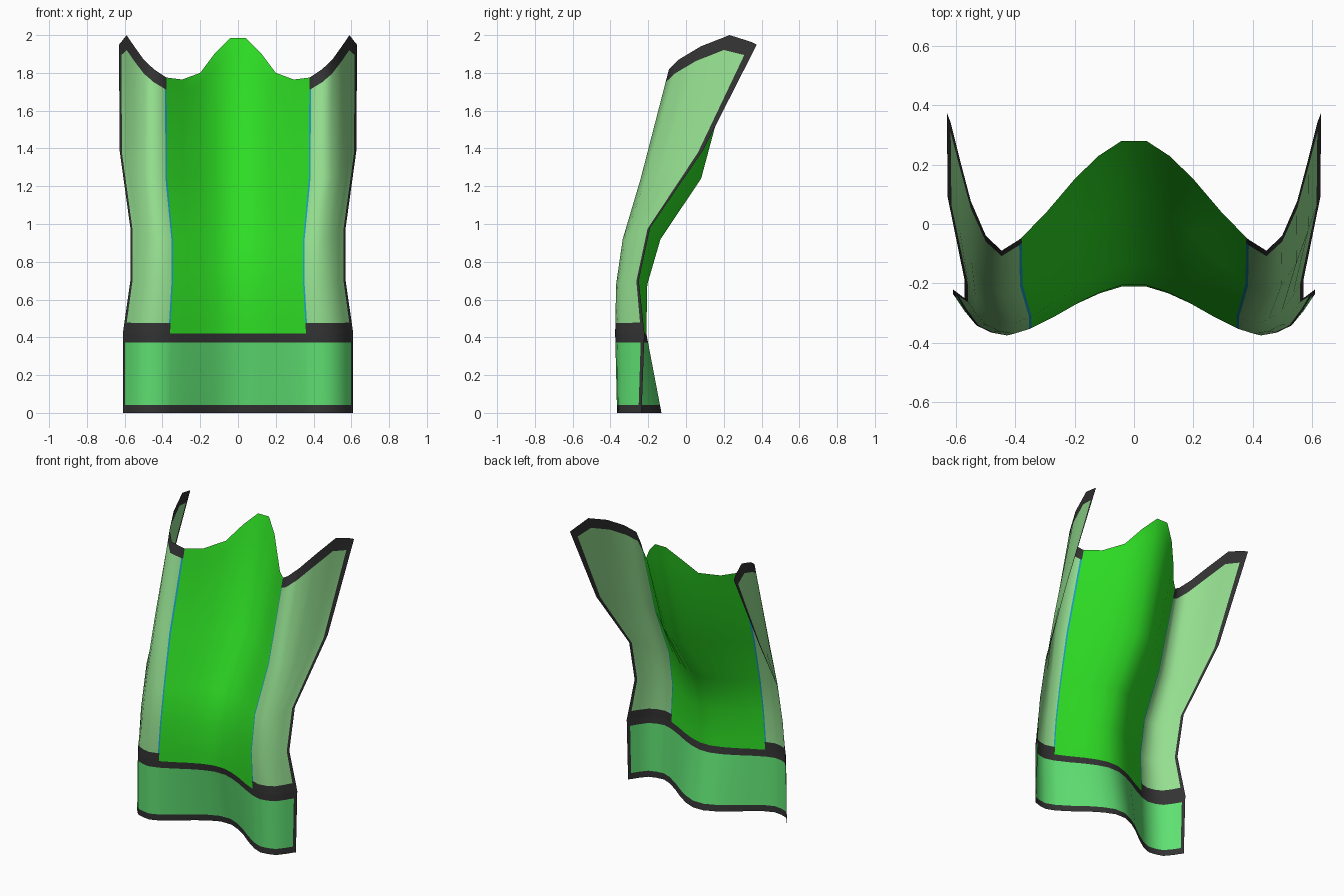
import bpy
import bmesh

cube = bpy.data.objects.get("Cube")
if cube:
    bpy.data.objects.remove(cube)


def make_material(name, rgb):
    mat = bpy.data.materials.new(name)
    mat.use_nodes = True
    mat.diffuse_color = (*rgb, 1)
    mat.node_tree.nodes["Principled BSDF"].inputs["Base Color"].default_value = (*rgb, 1)
    return mat


bright_green = make_material("bright green", (0.027, 0.72, 0.018))
pale_green = make_material("pale green", (0.3, 0.74, 0.28))
mid_green = make_material("mid green", (0.115, 0.75, 0.17))
charcoal = make_material("charcoal", (0.033, 0.033, 0.033))
cyan = make_material("cyan", (0.01, 0.36, 0.55))

# Key levels: height, lift of the outer edge, depth at centre / crest / outer edge,
# half width of the seam and of the outer edge
LEVELS = [
    (0.00, 0.00, -0.13, -0.365, -0.235, 0.36, 0.61),
    (0.42, 0.00, -0.21, -0.375, -0.22, 0.36, 0.61),
    (0.68, 0.02, -0.205, -0.37, -0.25, 0.345, 0.57),
    (0.92, 0.06, -0.135, -0.335, -0.19, 0.345, 0.57),
    (1.24, 0.15, 0.08, -0.24, 0.09, 0.375, 0.627),
    (1.78, 0.00, 0.28, -0.09, 0.375, 0.378, 0.63),
]

# Half-section columns: share of the seam width, share of the side width,
# pull to the centre depth, pull to the outer depth (low, high), top height
COLUMNS = [
    (0, 0, 1, 0, 0, 1.985),
    (0.11, 0, 1, 0, 0, 1.985),
    (0.32, 0, 0.86, 0, 0, 1.905),
    (0.53, 0, 0.65, 0, 0, 1.8),
    (0.78, 0, 0.35, 0, 0, 1.765),
    (1, 0, 0.12, 0, 0, 1.775),
    (1, 0.035, 0.1, 0, 0, 1.78),
    (1, 0.27, 0, 0, 0, 1.82),
    (1, 0.48, 0, 0.05, 0.11, 1.87),
    (1, 0.68, 0, 0.18, 0.36, 1.94),
    (1, 0.84, 0, 0.55, 0.69, 2.0),
    (1, 0.95, 0, 0.87, 0.93, 1.965),
    (1, 1, 0, 1, 1, 1.95),
]
SEAM, PIPING, TRIM, EDGE = 5, 6, 11, 12
TOP = len(LEVELS) - 1

# Row positions, counted in key levels
HEM, BAND_TOP, BELT_TOP, RIM = 0.1, 0.89, 1.21, 4.88


def sheet_point(s, col):
    """Point of the draped sheet at level position s and signed column col."""
    i = min(int(s), TOP - 1)
    t = s - i
    a, b, f, g_low, g_high, top = COLUMNS[abs(col)]
    g = g_low + (g_high - g_low) * s / TOP
    z, lift, centre, crest, outer, seam, edge = (
        p + (q - p) * t for p, q in zip(LEVELS[i], LEVELS[i + 1]))
    x = a * seam + b * (edge - seam)
    y = crest + f * (centre - crest) + g * (outer - crest)
    z += lift * g
    if i == TOP - 1:
        base = LEVELS[i][0] + LEVELS[i][1] * g
        z = base + (top - base) * t
    return (x if col >= 0 else -x, y, z)


def build_part(name, rows, spans, materials, rule):
    """Loft the sheet over rows and column spans, coloured by rule(row, column)."""
    bm = bmesh.new()
    for first, last in spans:
        cols = range(first, last + 1)
        grid = [[bm.verts.new(sheet_point(s, c)) for c in cols] for s in rows]
        for r in range(len(rows) - 1):
            for k in range(len(cols) - 1):
                face = bm.faces.new((grid[r][k], grid[r][k + 1],
                                     grid[r + 1][k + 1], grid[r + 1][k]))
                face.smooth = True
                inner = min(abs(cols[k]), abs(cols[k + 1]))
                face.material_index = rule(rows[r], inner)
    mesh = bpy.data.meshes.new(name)
    bm.to_mesh(mesh)
    bm.free()
    for mat in materials:
        mesh.materials.append(mat)
    obj = bpy.data.objects.new(name, mesh)
    bpy.context.collection.objects.link(obj)
    return obj


full = [(-EDGE, EDGE)]
sides = [(-EDGE, -SEAM), (SEAM, EDGE)]

# Lower band with its dark hem and edges
build_part("lower_band", [0, HEM, BAND_TOP], full, [mid_green, charcoal],
           lambda s, c: int(s < HEM or c >= TRIM))

# Belt, rising higher on the sides than in the middle
build_part("belt", [BAND_TOP, 1], full, [charcoal], lambda s, c: 0)
build_part("belt_sides", [1, BELT_TOP], sides, [charcoal], lambda s, c: 0)

# Middle panel
build_part("centre_panel", [1, BELT_TOP, 2, 3, 4, RIM, TOP], [(-SEAM, SEAM)],
           [bright_green], lambda s, c: 0)


# Side panels with rim, edge trim and seam piping
def side_rule(s, c):
    if s >= RIM or c >= TRIM:
        return 1
    return 2 if c < PIPING else 0


build_part("side_panels", [BELT_TOP, 2, 3, 4, RIM, TOP], sides,
           [pale_green, charcoal, cyan], side_rule)
